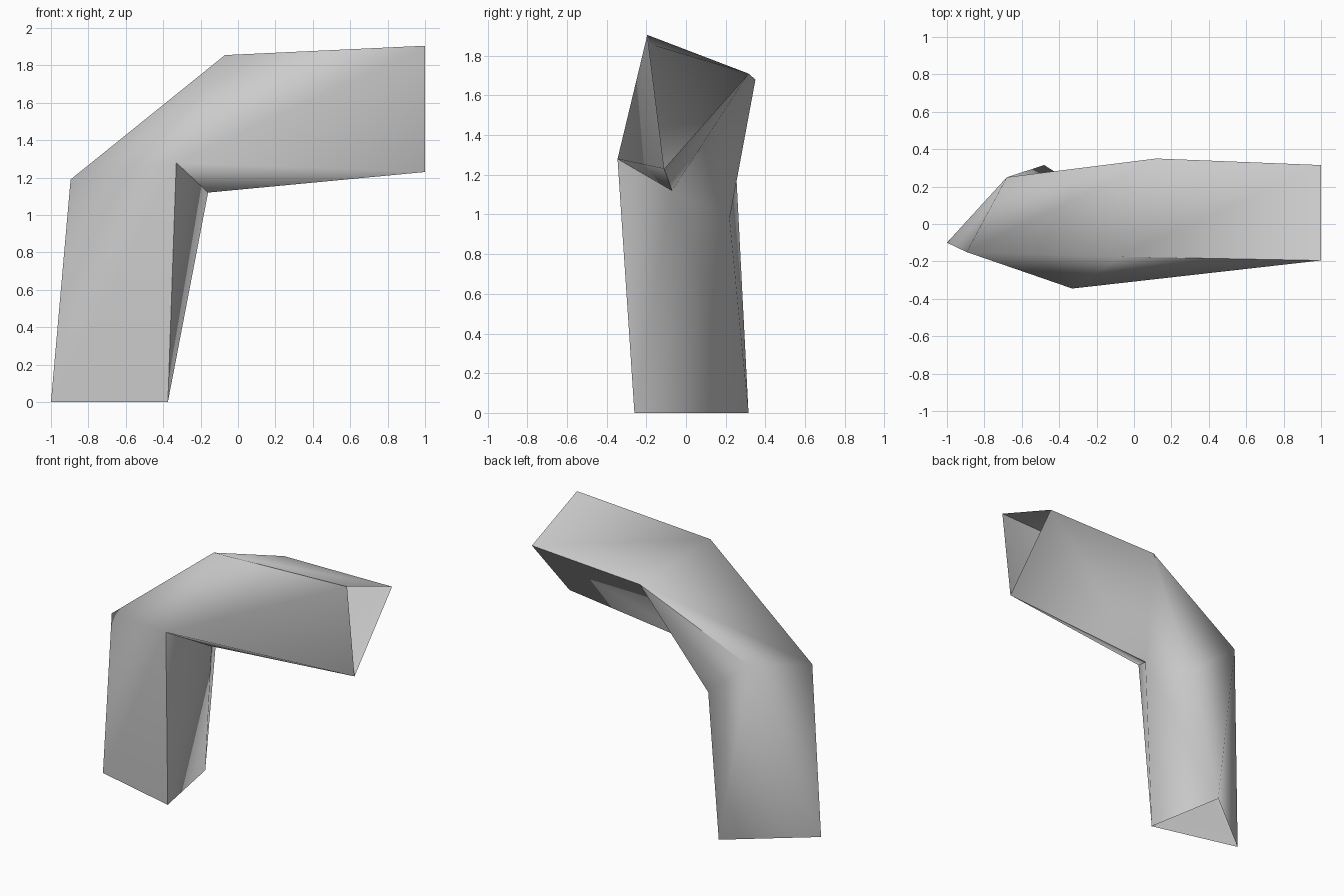
import bpy
import bmesh
from math import radians

cube = bpy.data.objects.get("Cube")
if cube:
    bpy.data.objects.remove(cube, do_unlink=True)

# One plain grey material
grey = bpy.data.materials.new("plain_grey")
grey.use_nodes = True
colour = (0.6, 0.6, 0.6, 1.0)
grey.diffuse_color = colour
grey.node_tree.nodes["Principled BSDF"].inputs["Base Color"].default_value = colour

# Corners of the three-sided tube, ring by ring
corners = {
    # open foot
    "foot_outer": (-1.0, -0.10, 0),
    "foot_inner": (-0.375, -0.26, 0),
    "foot_back": (-0.48, 0.315, 0),
    # elbow
    "elbow_outer": (-0.895, -0.15, 1.19),
    "elbow_front": (-0.33, -0.345, 1.28),
    "elbow_inner": (-0.16, -0.07, 1.12),
    "elbow_back": (-0.33, 0.22, 0.98),
    "elbow_rear": (-0.68, 0.25, 1.27),
    # shoulder
    "shoulder_top": (-0.07, -0.175, 1.855),
    "shoulder_back": (0.12, 0.35, 1.68),
    # open end
    "end_top": (1.0, -0.195, 1.905),
    "end_back": (1.0, 0.315, 1.71),
    "end_low": (1.0, -0.11, 1.23),
}

panels = [
    # front wall
    "foot_outer foot_inner elbow_front elbow_outer",
    "elbow_outer elbow_front shoulder_top",
    "shoulder_top elbow_front end_top",
    "elbow_front end_low end_top",
    # outer and top wall
    "foot_back foot_outer elbow_rear",
    "foot_outer elbow_outer elbow_rear",
    "elbow_outer shoulder_top shoulder_back elbow_rear",
    "shoulder_top end_top end_back shoulder_back",
    # back of the elbow
    "foot_back elbow_rear elbow_back",
    "elbow_rear shoulder_back elbow_back",
    # inner wall and underside
    "foot_inner foot_back elbow_inner",
    "foot_back elbow_back elbow_inner",
    "elbow_back shoulder_back elbow_inner",
    "elbow_inner shoulder_back end_back",
    "elbow_inner end_back end_low",
    "foot_inner elbow_inner elbow_front",
    "elbow_front elbow_inner end_low",
]

bm = bmesh.new()
verts = {name: bm.verts.new(co) for name, co in corners.items()}
for panel in panels:
    bm.faces.new([verts[name] for name in panel.split()])
bmesh.ops.recalc_face_normals(bm, faces=bm.faces)

# Make sure the outer side faces outwards
bm.faces.ensure_lookup_table()
bm.normal_update()
if bm.faces[0].normal.y > 0:
    bmesh.ops.reverse_faces(bm, faces=bm.faces)

bm.verts.index_update()
bend_edge = {verts["elbow_outer"].index, verts["shoulder_top"].index}

mesh = bpy.data.meshes.new("bent_tube")
bm.to_mesh(mesh)
bm.free()
mesh.materials.append(grey)
tube = bpy.data.objects.new("bent_tube", mesh)
bpy.context.collection.objects.link(tube)

# Smooth within each wall, sharp along the long edges
bpy.ops.object.select_all(action="DESELECT")
tube.select_set(True)
bpy.context.view_layer.objects.active = tube
bpy.ops.object.shade_smooth_by_angle(angle=radians(65))

# The outside of the bend blends softly into the front wall
for edge in mesh.edges:
    if set(edge.vertices) == bend_edge:
        edge.use_edge_sharp = False
